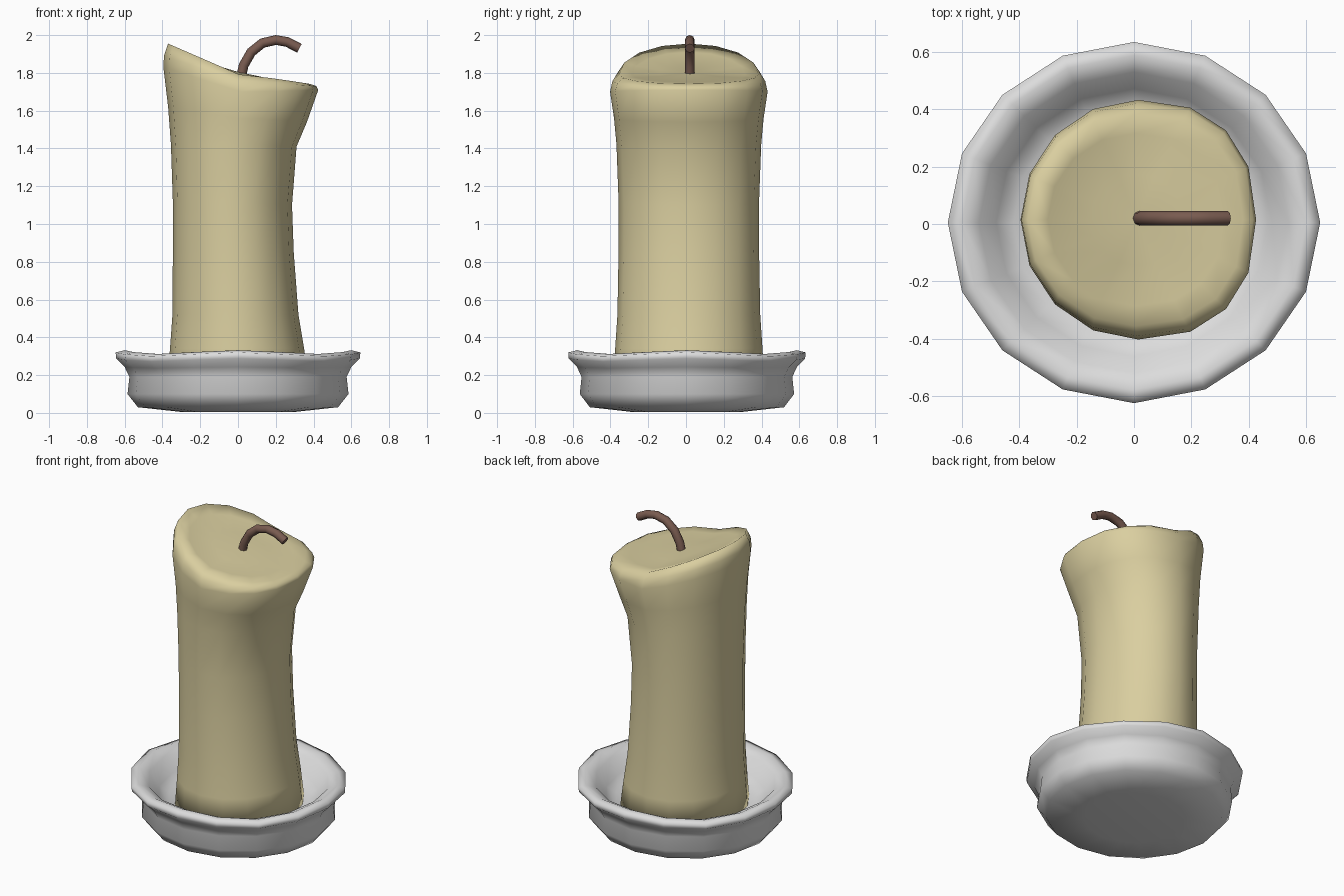
import bpy, bmesh, math

if "Cube" in bpy.data.objects:
    bpy.data.objects.remove(bpy.data.objects["Cube"])

SIDES = 16


def make_material(name, rgb):
    mat = bpy.data.materials.new(name)
    mat.use_nodes = True
    mat.diffuse_color = (*rgb, 1)
    mat.node_tree.nodes["Principled BSDF"].inputs["Base Color"].default_value = (*rgb, 1)
    return mat


def loft(name, rings, mat):
    """Skin a stack of rings and close both ends with a fan."""
    bm = bmesh.new()
    loops = [[bm.verts.new(p) for p in ring] for ring in rings]
    for low, high in zip(loops, loops[1:]):
        for i in range(SIDES):
            j = (i + 1) % SIDES
            bm.faces.new((low[i], low[j], high[j], high[i]))
    ends = [bm.faces.new(loops[0][::-1]), bm.faces.new(loops[-1])]
    bmesh.ops.poke(bm, faces=ends)
    bmesh.ops.recalc_face_normals(bm, faces=bm.faces)
    mesh = bpy.data.meshes.new(name)
    bm.to_mesh(mesh)
    bm.free()
    mesh.materials.append(mat)
    mesh.shade_smooth()
    obj = bpy.data.objects.new(name, mesh)
    bpy.context.collection.objects.link(obj)
    return obj


def angles():
    return [2 * math.pi * i / SIDES for i in range(SIDES)]


def dish_ring(r, z, wave):
    return [(r * math.cos(a), 0.005 + 0.97 * r * math.sin(a),
             z + wave * math.cos(4 * a)) for a in angles()]


def wax_ring(left, right, depth, z_left, z_mid, z_right, power):
    """Slanted ring; a power below one squares off its right half."""
    ring = []
    for a in angles():
        c, s = math.cos(a), math.sin(a)
        z = z_mid + abs(c) * ((z_right if c > 0 else z_left) - z_mid)
        if c > 0:
            c, s = c ** power, math.copysign(abs(s) ** power, s)
        ring.append(((left + right) / 2 + (right - left) / 2 * c,
                     0.015 + depth * s, z))
    return ring


wax = make_material("cream wax", (0.70, 0.62, 0.35))
ceramic = make_material("pale grey ceramic", (0.72, 0.72, 0.72))
burnt = make_material("brown wick", (0.19, 0.105, 0.08))

# Dish: underside, foot, waist, rolled wavy rim, inner bowl
dish_profile = [
    (0.30, 0.005, 0), (0.53, 0.03, 0), (0.585, 0.10, 0), (0.575, 0.19, 0),
    (0.60, 0.24, 0.003), (0.645, 0.28, 0.008), (0.648, 0.31, 0.01),
    (0.60, 0.322, 0.01), (0.54, 0.295, 0.006), (0.48, 0.21, 0),
    (0.42, 0.17, 0), (0.25, 0.16, 0),
]
loft("dish", [dish_ring(*p) for p in dish_profile], ceramic)

# Candle: left x, right x, half depth, then left, middle and right heights
wax_profile = [
    (-0.375, 0.375, 0.40, 0.17, 0.17, 0.17, 1),
    (-0.36, 0.35, 0.39, 0.34, 0.34, 0.34, 1),
    (-0.347, 0.32, 0.378, 0.52, 0.52, 0.52, 1),
    (-0.345, 0.295, 0.372, 0.85, 0.85, 0.85, 1),
    (-0.345, 0.286, 0.372, 1.12, 1.12, 1.10, 1),
    (-0.355, 0.31, 0.383, 1.42, 1.42, 1.41, 0.95),
    (-0.37, 0.365, 0.396, 1.62, 1.56, 1.54, 0.9),
    (-0.395, 0.425, 0.417, 1.83, 1.70, 1.71, 0.85),
    (-0.392, 0.415, 0.405, 1.89, 1.755, 1.73, 0.85),
    (-0.37, 0.38, 0.37, 1.955, 1.792, 1.742, 0.85),
    (-0.30, 0.31, 0.30, 1.91, 1.79, 1.75, 0.85),
    (-0.15, 0.17, 0.16, 1.85, 1.79, 1.77, 1),
]
loft("candle", [wax_ring(*p) for p in wax_profile], wax)

# Wick: curled tube leaning to the candle's left
curve = bpy.data.curves.new("wick", "CURVE")
curve.dimensions = "3D"
curve.bevel_depth = 0.026
curve.bevel_resolution = 2
curve.use_fill_caps = True
path = [(0.01, 1.75), (0.03, 1.84), (0.07, 1.91), (0.13, 1.958),
        (0.20, 1.974), (0.26, 1.964), (0.325, 1.93)]
spline = curve.splines.new("POLY")
spline.points.add(len(path) - 1)
for point, (x, z) in zip(spline.points, path):
    point.co = (x, 0.02, z, 1)
spline.use_smooth = True
curve.materials.append(burnt)
wick = bpy.data.objects.new("wick", curve)
bpy.context.collection.objects.link(wick)
bpy.ops.object.select_all(action="DESELECT")
wick.select_set(True)
bpy.context.view_layer.objects.active = wick
bpy.ops.object.convert(target="MESH")
bpy.ops.object.shade_smooth_by_angle(angle=math.radians(50))
